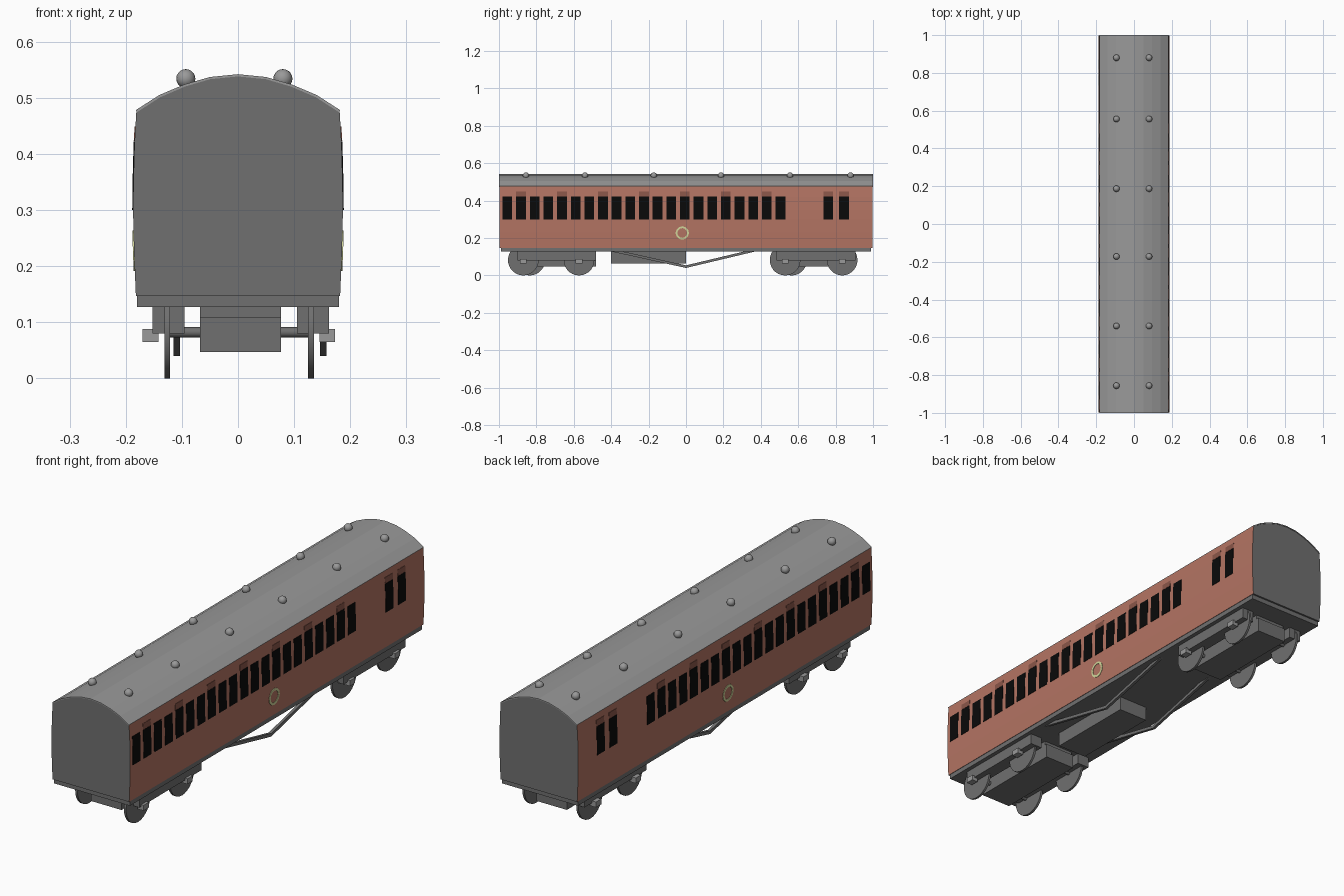
import bpy, bmesh, math
from mathutils import Matrix, Vector

if "Cube" in bpy.data.objects:
    bpy.data.objects.remove(bpy.data.objects["Cube"])


def material(name, r, g, b):
    m = bpy.data.materials.new(name)
    m.diffuse_color = (r, g, b, 1)
    m.use_nodes = True
    m.node_tree.nodes["Principled BSDF"].inputs["Base Color"].default_value = m.diffuse_color
    return m


RED = material("faded_red", 0.456, 0.175, 0.125)
DARK_RED = material("vent_brown", 0.254, 0.093, 0.067)
DARK = material("dark_grey", 0.16, 0.16, 0.16)
ROOF = material("roof_grey", 0.32, 0.32, 0.32)
BLACK = material("window_black", 0.003, 0.003, 0.003)
CREAM = material("emblem_cream", 0.65, 0.68, 0.33)


def finish(name, bm, *mats):
    bmesh.ops.recalc_face_normals(bm, faces=bm.faces)
    me = bpy.data.meshes.new(name)
    bm.to_mesh(me)
    bm.free()
    for m in mats:
        me.materials.append(m)
    ob = bpy.data.objects.new(name, me)
    bpy.context.collection.objects.link(ob)
    return ob


def box(name, x, y, z, mat):
    bm = bmesh.new()
    bmesh.ops.create_cube(bm, size=1)
    for v in bm.verts:
        v.co = [r[0] + (c + 0.5) * (r[1] - r[0]) for r, c in zip((x, y, z), v.co)]
    return finish(name, bm, mat)


def cylinder_x(name, x0, x1, y, z, r, sides, mat):
    bm = bmesh.new()
    bmesh.ops.create_cone(bm, cap_ends=True, segments=sides, radius1=r, radius2=r, depth=x1 - x0,
                          matrix=Matrix.Translation(((x0 + x1) / 2, y, z)) @ Matrix.Rotation(math.pi / 2, 4, 'Y'))
    ob = finish(name, bm, mat)
    for p in ob.data.polygons:
        p.use_smooth = abs(p.normal.x) < 0.5
    return ob


def prism_y(bm, pts, y0, y1):
    f = bm.faces.new([bm.verts.new((x, y0, z)) for x, z in pts])
    ext = bmesh.ops.extrude_face_region(bm, geom=[f])["geom"]
    bmesh.ops.translate(bm, verts=[v for v in ext if isinstance(v, bmesh.types.BMVert)], vec=(0, y1 - y0, 0))


# Gently bowed side, and arched roof
SIDE = [(0.182, 0.147), (0.1855, 0.23), (0.187, 0.30), (0.1865, 0.35), (0.1845, 0.42), (0.181, 0.478)]
ARCH = [(0.182, 0.478), (0.14, 0.505), (0.095, 0.524), (0.05, 0.537), (0, 0.542)]


def side_x(z):
    for (x0, z0), (x1, z1) in zip(SIDE, SIDE[1:]):
        if z <= z1:
            return x0 + (x1 - x0) * (z - z0) / (z1 - z0)
    return SIDE[-1][0]


def mirrored(half):
    return half + [(-x, z) for x, z in reversed(half) if x > 0]


# Coach body: red sides, dark ends
bm = bmesh.new()
prism_y(bm, mirrored(SIDE + [(x, z - 0.004) for x, z in ARCH[1:]]), -0.998, 0.998)
body = finish("coach_body", bm, RED, DARK)
for p in body.data.polygons:
    p.material_index = 0 if abs(p.normal.x) > 0.9 else 1

# Roof shell
bm = bmesh.new()
outer = mirrored(ARCH)
inner = [(x * 0.99, z - 0.004) for x, z in reversed(outer)]
prism_y(bm, outer + inner, -1, 1)
finish("roof", bm, ROOF)

# Floor frame
box("floor_frame", (-0.18, 0.18), (-0.99, 0.99), (0.127, 0.148), DARK)


# Window and vent plates that follow the bowed side
def side_plates(name, centres, z0, z1, mat):
    levels = [z0] + [z for _, z in SIDE if z0 < z < z1] + [z1]
    for s, side in ((1, "right"), (-1, "left")):
        bm = bmesh.new()
        for c in centres:
            rim = [(s * (side_x(z) + 0.0015), z) for z in levels]
            rim += [(s * (side_x(z) - 0.002), z) for z in reversed(levels)]
            prism_y(bm, rim, c - 0.026, c + 0.026)
        finish(f"{name}_{side}", bm, mat)


saloon = [-0.955 + 0.073 * i for i in range(21)]
guard = [0.76, 0.845]
side_plates("windows", saloon + guard, 0.30, 0.422, BLACK)
side_plates("window_vents", saloon[1::3] + guard, 0.423, 0.449, DARK_RED)

# Ring emblem on each side
for s, side in ((1, "right"), (-1, "left")):
    bm = bmesh.new()
    n = 12
    rings = []
    for r in (0.036, 0.026):
        ring = []
        for i in range(n):
            a = math.tau * i / n
            z = 0.227 + r * math.sin(a)
            ring.append(bm.verts.new((s * (side_x(z) + 0.002), -0.02 + r * math.cos(a), z)))
        rings.append(ring)
    faces = [bm.faces.new((rings[0][i], rings[0][(i + 1) % n], rings[1][(i + 1) % n], rings[1][i])) for i in range(n)]
    ext = bmesh.ops.extrude_face_region(bm, geom=faces)["geom"]
    bmesh.ops.translate(bm, verts=[v for v in ext if isinstance(v, bmesh.types.BMVert)], vec=(-s * 0.004, 0, 0))
    # drop the doubled base so the ring is one closed shell
    finish(f"ring_emblem_{side}", bm, CREAM)

# Roof ventilator domes
for i, y in enumerate((-0.856, -0.54, -0.172, 0.187, 0.556, 0.88)):
    for x, side in ((-0.093, "left"), (0.08, "right")):
        bm = bmesh.new()
        bmesh.ops.create_uvsphere(bm, u_segments=16, v_segments=10, radius=0.017,
                                  matrix=Matrix.Translation((x, y, 0.534)))
        ob = finish(f"roof_vent_{side}_{i + 1}", bm, ROOF)
        for p in ob.data.polygons:
            p.use_smooth = True

# Bogies: centre block, side frames, axles, wheels and axle boxes
for end, c, right_y, left_y in (("front", -0.69, (-0.87, -0.572), (-0.835, -0.572)),
                                ("back", 0.695, (0.53, 0.835), (0.565, 0.835))):
    box(f"{end}_bogie_block", (-0.068, 0.077), (c - 0.21, c + 0.21), (0.047, 0.109), DARK)
    box(f"{end}_bogie_bolster", (-0.068, 0.077), (c - 0.2, c + 0.2), (0.109, 0.128), DARK)
    for side, x0, x1, wx, ax0, ax1, ys in (("right", 0.105, 0.162, 0.13, 0.145, 0.173, right_y),
                                           ("left", -0.152, -0.095, -0.126, -0.17, -0.142, left_y)):
        box(f"{end}_bogie_frame_{side}", (x0, x1), (c - 0.21, c + 0.21), (0.08, 0.128), DARK)
        for k, y in enumerate(ys):
            cylinder_x(f"{end}_wheel_{side}_{k + 1}", wx - 0.005, wx + 0.005, y, 0.082, 0.082, 28, DARK)
            box(f"{end}_axle_box_{side}_{k + 1}", (ax0, ax1), (y - 0.018, y + 0.018), (0.065, 0.088), ROOF)
    for k in range(2):
        cylinder_x(f"{end}_axle_{k + 1}", -0.126, 0.13, (right_y[k] + left_y[k]) / 2, 0.082, 0.009, 12, DARK)

# Equipment box under the floor
box("equipment_box", (-0.065, 0.075), (-0.4, 0.0), (0.065, 0.13), DARK)

# Truss rods bent down at the middle
for x, side in ((-0.109, "left"), (0.152, "right")):
    bm = bmesh.new()
    line = [(-0.40, 0.135), (0, 0.047), (0.37, 0.135)]
    f = bm.faces.new([bm.verts.new((x - 0.006, y, z + d))
                      for pts, d in ((line, -0.007), (line[::-1], 0.007)) for y, z in pts])
    ext = bmesh.ops.extrude_face_region(bm, geom=[f])["geom"]
    bmesh.ops.translate(bm, verts=[v for v in ext if isinstance(v, bmesh.types.BMVert)], vec=(0.012, 0, 0))
    finish(f"truss_rod_{side}", bm, DARK)
